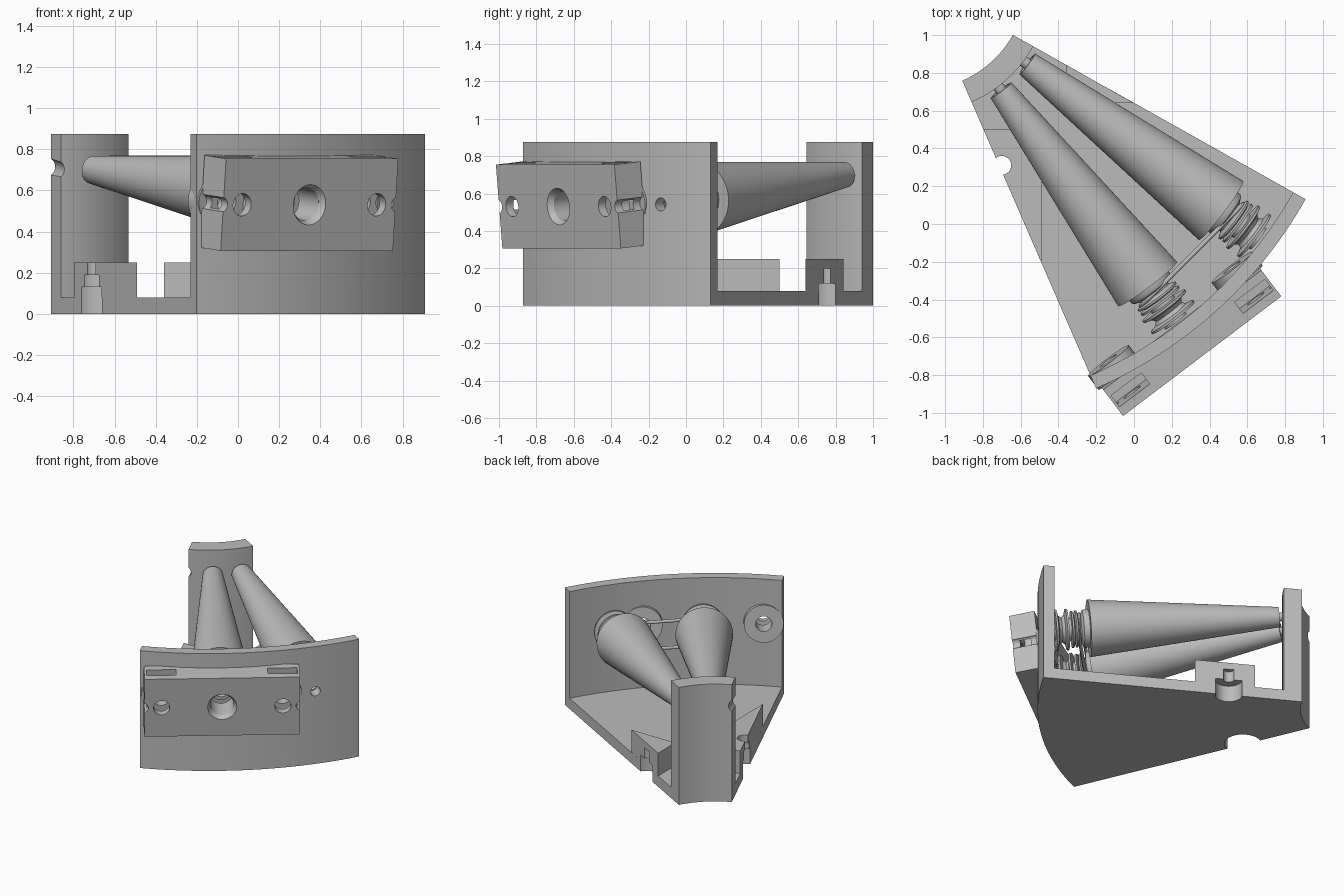
import bpy, bmesh
from math import sin, cos, pi, radians
from mathutils import Matrix, Vector

if "Cube" in bpy.data.objects:
    bpy.data.objects.remove(bpy.data.objects["Cube"])

grey = bpy.data.materials.new("light grey")
grey.use_nodes = True
grey.diffuse_color = (0.5, 0.5, 0.5, 1)
grey.node_tree.nodes["Principled BSDF"].inputs["Base Color"].default_value = (0.5, 0.5, 0.5, 1)

CENTRE = Vector((-1.135, 1.278, 0))
A_LEFT, A_RIGHT = radians(-66.5), radians(-29.3)
AXIS_1, AXIS_2, AXIS_3 = radians(-52.9), radians(-37.1), radians(-68.8)
TILT = radians(5.56)
R_IN, R_OUT, FLOOR, TOP = 0.566, 2.343, 0.08, 0.875


def finish(name, bm, matrix=Matrix()):
    bmesh.ops.recalc_face_normals(bm, faces=bm.faces)
    mesh = bpy.data.meshes.new(name)
    bm.to_mesh(mesh)
    bm.free()
    mesh.transform(matrix)
    mesh.materials.append(grey)
    obj = bpy.data.objects.new(name, mesh)
    bpy.context.collection.objects.link(obj)
    return obj


def activate(obj):
    bpy.ops.object.select_all(action='DESELECT')
    obj.select_set(True)
    bpy.context.view_layer.objects.active = obj


def prism(name, points, z0, z1, matrix=Matrix()):
    bm = bmesh.new()
    base = bm.faces.new([bm.verts.new((x, y, z0)) for x, y in points])
    new = bmesh.ops.extrude_face_region(bm, geom=[base])["geom"]
    bmesh.ops.translate(bm, vec=(0, 0, z1 - z0),
                        verts=[v for v in new if isinstance(v, bmesh.types.BMVert)])
    return finish(name, bm, matrix)


def box(name, x0, x1, y0, y1, z0, z1, matrix):
    return prism(name, [(x0, y0), (x1, y0), (x1, y1), (x0, y1)], z0, z1, matrix)


def sector(name, r0, r1, z0, z1, steps=28):
    angles = [A_LEFT + (A_RIGHT - A_LEFT) * i / steps for i in range(steps + 1)]
    ring = [(r1, a) for a in angles] + [(r0, a) for a in reversed(angles)]
    return prism(name, [(CENTRE.x + r * cos(a), CENTRE.y + r * sin(a)) for r, a in ring], z0, z1)


def lathe(name, profile, matrix, steps=48):
    # profile of (radius, distance along local z), closed at both ends
    bm = bmesh.new()
    rings = [[bm.verts.new((r * cos(2 * pi * i / steps), r * sin(2 * pi * i / steps), z))
              for i in range(steps)] for r, z in profile]
    for a, b in zip(rings, rings[1:]):
        for i in range(steps):
            j = (i + 1) % steps
            bm.faces.new((a[i], a[j], b[j], b[i]))
    bm.faces.new(rings[0])
    bm.faces.new(rings[-1])
    return finish(name, bm, matrix)


def rod(name, r, z0, z1, matrix, x=0, y=0, r_end=None):
    return lathe(name, [(r, z0), (r_end or r, z1)], matrix @ Matrix.Translation((x, y, 0)), 32)


def cut(obj, *cutters):
    for cutter in cutters:
        mod = obj.modifiers.new("cut", 'BOOLEAN')
        mod.operation, mod.solver, mod.object = 'DIFFERENCE', 'EXACT', cutter
        activate(obj)
        bpy.ops.object.modifier_apply(modifier=mod.name)


def discard(*cutters):
    for cutter in cutters:
        bpy.data.objects.remove(cutter)


def axis_frame(angle):
    # local z runs outward along a cone axis, x sideways, y upward; origin near the centre
    out = Vector((cos(angle) * cos(TILT), sin(angle) * cos(TILT), -sin(TILT)))
    side = Vector((-sin(angle), cos(angle), 0))
    base = CENTRE + Vector((cos(angle) * 2, sin(angle) * 2, 0.575))
    m = Matrix((side, out.cross(side), out)).transposed().to_4x4()
    return Matrix.Translation(base) @ m @ Matrix.Translation((0, 0, -2))


F1, F2, F3 = (axis_frame(a) for a in (AXIS_1, AXIS_2, AXIS_3))

# Wedge-shaped frame: floor and two curved walls
floor = sector("floor", R_IN, R_OUT, 0, FLOOR)
inner_wall = sector("inner_wall", R_IN, 0.69, FLOOR, TOP)
outer_wall = sector("outer_wall", 2.268, R_OUT, FLOOR, TOP)

# Triangular blocks on the floor edges
left_block = prism("left_block", [(-0.797, 0.5), (-0.49, -0.205), (-0.49, 0.5)], FLOOR, 0.25)
right_block = prism("right_block", [(-0.36, 0.843), (-0.36, 0.64), (0.0, 0.64)], FLOOR, 0.25)

# Stepped bolt notches under the blocks
left_at, right_at = Matrix.Translation((-0.7, 0.31, 0)), Matrix.Translation((-0.203, 0.755, 0))
notches = [rod("cutter", r, -0.1, z, m) for r, z, m in (
    (0.125, 0.13, left_at), (0.09, 0.19, left_at), (0.05, 0.4, left_at),
    (0.092, 0.12, right_at), (0.036, 0.2, right_at))]
cut(floor, *notches)
cut(left_block, *notches[:3])
cut(right_block, *notches[3:])
discard(*notches)

# Axle notch on the edge of the inner wall
axle_notch = rod("cutter", 0.045, 0.4, 0.9, F3)
cut(inner_wall, axle_notch)
discard(axle_notch)

# Mounting block outside the wall, with side grooves, nut pockets and bosses inside
mount = box("mounting_block", -0.525, 0.525, -0.225, 0.225, 2.285, 2.46, F1)
bosses = [rod("screw_boss", 0.135, 2.2, 2.29, F1, s * 0.41) for s in (-1, 1)]
for s, boss in zip((-1, 1), bosses):
    hole = rod("cutter", 0.055, 2.0, 2.6, F1, s * 0.41)
    pocket = box("cutter", s * 0.41 - 0.1, s * 0.41 + 0.1, -0.1, 0.4, 2.335, 2.41, F1)
    groove = rod("cutter", 0.036, 2.1, 2.6, F1, s * 0.535)
    cut(mount, hole, pocket, groove)
    cut(outer_wall, hole)
    cut(boss, hole)
    discard(hole, pocket, groove)

# Shaft openings
bore = rod("cutter", 0.08, 2.2, 2.6, F1)
sink = rod("cutter", 0.08, 2.43, 2.47, F1, r_end=0.105)
small_bore = rod("cutter", 0.035, 2.2, 2.6, F2)
cut(mount, bore, sink)
cut(outer_wall, bore, small_bore)
discard(bore, sink, small_bore)

# Tapered rollers, each with a belt pulley and a spool on its wide end
pulley = [(0.13, 2.0), (0.13, 2.03), (0.125, 2.04), (0.09, 2.055), (0.09, 2.065), (0.125, 2.08),
          (0.125, 2.09), (0.1, 2.098), (0.125, 2.106), (0.125, 2.118), (0.075, 2.12)]
spool = [(0.075, 2.14), (0.14, 2.142), (0.14, 2.155), (0.1, 2.165), (0.085, 2.185),
         (0.1, 2.205), (0.14, 2.215), (0.14, 2.228), (0.07, 2.23), (0.07, 2.25)]
for name, frame in (("left", F1), ("right", F2)):
    roller = lathe(name + "_roller", [(0.055, 0.72), (0.055, 0.708), (0.069, 0.708), (0.195, 2.0)]
                   + pulley + spool, frame, 64)
    rod(name + "_axle", 0.03, 0.62, 0.75, frame)
    # D-shaped socket in the shaft end
    d_shape = [(0.045 * cos(i * pi / 12), min(0.02, 0.045 * sin(i * pi / 12))) for i in range(24)]
    socket = prism("cutter", d_shape, 2.15, 2.4, frame)
    cut(roller, socket)
    discard(socket)

# Drive belt looped round both pulleys
p1, p2 = F1 @ Vector((0, 0, 2.06)), F2 @ Vector((0, 0, 2.06))
along = (p2 - p1).normalized()
path = [p + along * 0.1 * s * sin(t) + Vector((0, 0, 0.1 * s * cos(t)))
        for p, s in ((p2, 1), (p1, -1)) for t in [pi * i / 12 for i in range(13)]]
curve = bpy.data.curves.new("drive_belt", 'CURVE')
curve.dimensions, curve.bevel_depth, curve.bevel_resolution = '3D', 0.012, 2
spline = curve.splines.new('POLY')
spline.points.add(len(path) - 1)
for point, co in zip(spline.points, path):
    point.co = (*co, 1)
spline.use_cyclic_u = True
curve.materials.append(grey)
bpy.context.collection.objects.link(bpy.data.objects.new("drive_belt", curve))

# Smooth round surfaces, crisp edges
for obj in bpy.context.collection.objects:
    if obj.type == 'MESH' and grey.name in obj.data.materials:
        activate(obj)
        bpy.ops.object.shade_smooth_by_angle(angle=radians(30))
